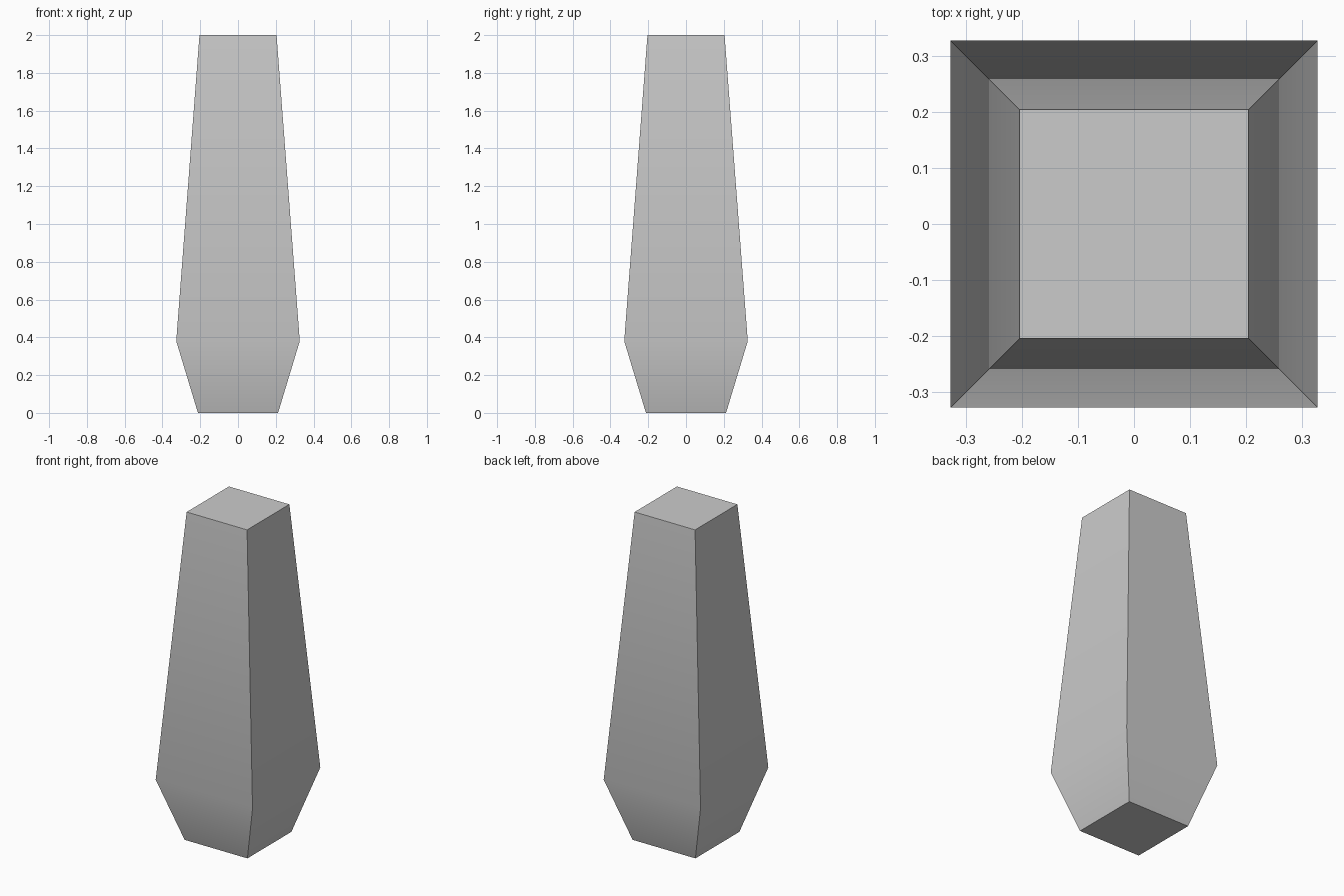
import bpy, bmesh
from math import radians

if "Cube" in bpy.data.objects:
    bpy.data.objects.remove(bpy.data.objects["Cube"])

# Square cross-sections from bottom to top: (half width, height)
SECTIONS = [(0.212, 0.0), (0.327, 0.38), (0.204, 2.0)]

bm = bmesh.new()
rings = [[bm.verts.new((sx * h, sy * h, z))
          for sx, sy in ((-1, -1), (1, -1), (1, 1), (-1, 1))]
         for h, z in SECTIONS]

# Side walls between neighbouring sections
for low, high in zip(rings, rings[1:]):
    for i in range(4):
        j = (i + 1) % 4
        bm.faces.new((low[i], low[j], high[j], high[i]))

# End caps
bm.faces.new(rings[0][::-1])
bm.faces.new(rings[-1])

mesh = bpy.data.meshes.new("tapered_post")
bm.to_mesh(mesh)
bm.free()
post = bpy.data.objects.new("tapered_post", mesh)
bpy.context.collection.objects.link(post)

# Soft bend at the widest section, crisp corners
bpy.context.view_layer.objects.active = post
post.select_set(True)
bpy.ops.object.shade_smooth_by_angle(angle=radians(30))
